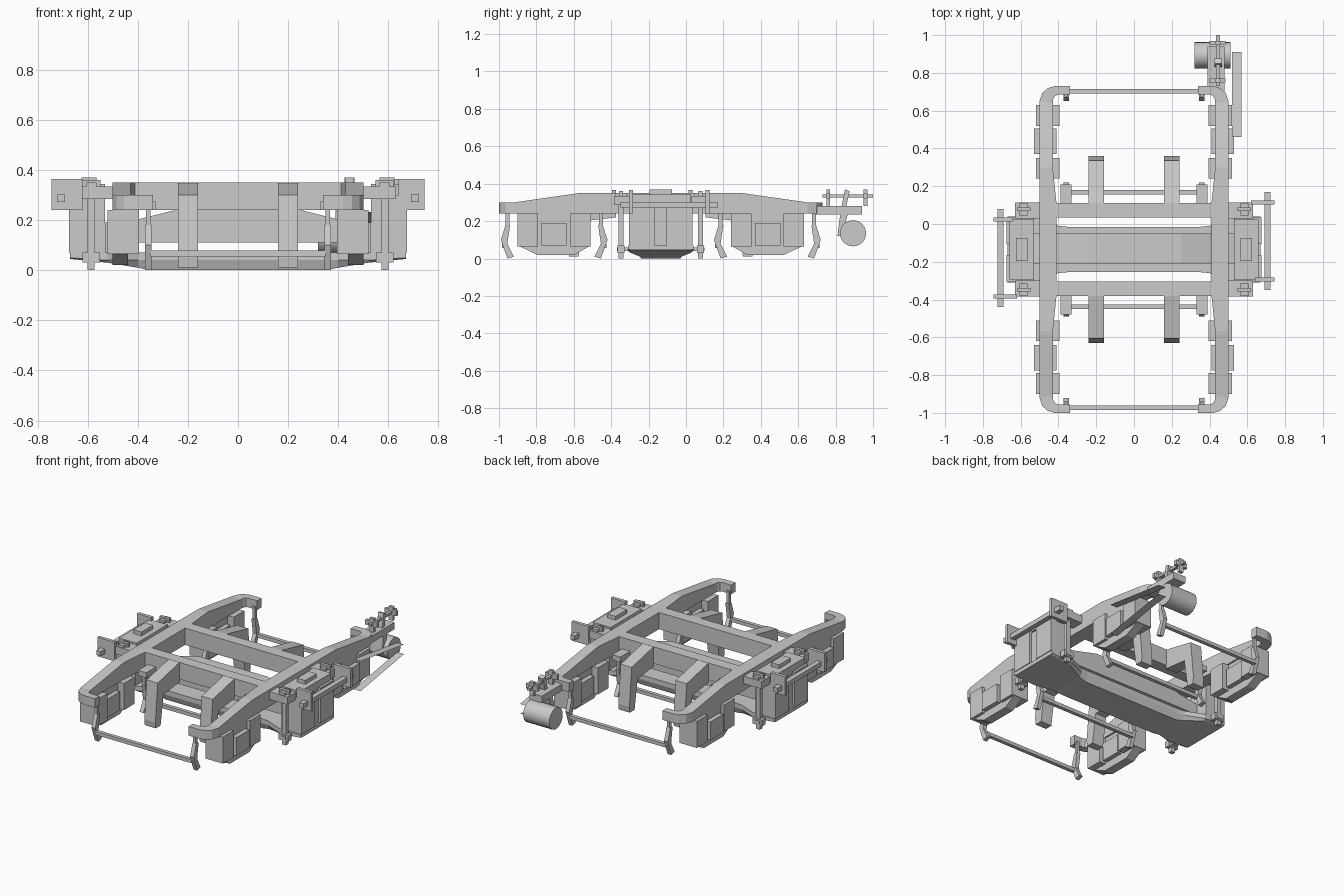
import bpy, bmesh, math
from mathutils import Vector

if "Cube" in bpy.data.objects:
    bpy.data.objects.remove(bpy.data.objects["Cube"])

C = -0.135  # y centre of the truck frame


def mesh_object(name, verts, faces):
    bm = bmesh.new()
    vs = [bm.verts.new(v) for v in verts]
    for f in faces:
        bm.faces.new([vs[i] for i in f])
    bmesh.ops.recalc_face_normals(bm, faces=bm.faces)
    me = bpy.data.meshes.new(name)
    bm.to_mesh(me)
    bm.free()
    ob = bpy.data.objects.new(name, me)
    bpy.context.collection.objects.link(ob)
    return ob


def loft(name, sections):
    n, m = len(sections[0]), len(sections)
    verts = [p for s in sections for p in s]
    faces = [list(range(n)), [(m - 1) * n + i for i in range(n)]]
    for k in range(m - 1):
        for i in range(n):
            j = (i + 1) % n
            faces.append([k * n + i, k * n + j, (k + 1) * n + j, (k + 1) * n + i])
    return mesh_object(name, verts, faces)


def box(name, x, y, z):
    return loft(name, [[(a, y[0], z[0]), (a, y[1], z[0]), (a, y[1], z[1]), (a, y[0], z[1])] for a in x])


def prism_x(name, yz, x0, x1):
    return loft(name, [[(x, y, z) for y, z in yz] for x in (x0, x1)])


def span(s, a, b):
    return (s * a, s * b)


def yspan(s, a, b):
    return (C + s * a, C + s * b)


# Curved side frames: outer x/d, inner x/d, top height, from end to middle
half = [(.34, .865, .34, .82, .30), (.42, .865, .40, .82, .30), (.455, .855, .417, .815, .30),
        (.485, .83, .427, .80, .30), (.50, .785, .43, .775, .30), (.50, .435, .43, .435, .35),
        (.50, .27, .41, .24, .35)]
for sx in (-1, 1):
    path = [(1, h) for h in half] + [(-1, h) for h in reversed(half)]
    secs = [[(sx * xo, C + s * do, .24), (sx * xo, C + s * do, zt),
             (sx * xi, C + s * di, zt), (sx * xi, C + s * di, .24)] for s, (xo, do, xi, di, zt) in path]
    loft("side_frame", secs)

for sy in (-1, 1):
    box("transom", (-.42, .42), yspan(sy, .17, .245), (.24, .35))
    for sx in (-1, 1):
        # L-shaped arms on the transoms
        prof = [(.24, .35), (.47, .30), (.495, .05), (.49, .01), (.44, .01), (.41, .20), (.24, .22)]
        prism_x("transom_arm", [(C + sy * d, z) for d, z in prof], sx * .16, sx * .24)

        # Axle guards and axle boxes
        ax = .57
        plate = [(-.195, .24), (-.195, .07), (-.11, .02), (.09, .02), (.195, .07), (.195, .24)]
        prism_x("axle_guard", [(C + sy * (ax + e), z) for e, z in plate], sx * .44, sx * .50)
        for e in (-.195, .085):
            box("axle_guard_pad", span(sx, .395, .52), yspan(sy, ax + e, ax + e + .11), (.065, .24))
        box("axle_box", span(sx, .41, .53), yspan(sy, ax - .065, ax + .07), (.07, .19))

        # Brake shoes and hangers on both sides of each wheel
        for e in (-1, 1):
            shoe = [(.235, .18), (.25, .08), (.215, .01), (.25, .00), (.275, .07), (.285, .10), (.26, .18)]
            prism_x("brake_shoe", [(C + sy * (ax + e * q), z) for q, z in shoe], sx * .345, sx * .372)
            d = ax + e * .25
            box("brake_hanger", span(sx, .35, .368), yspan(sy, d - .01, d + .01), (.15, .26))
        box("hanger_bracket", span(sx, .33, .39), yspan(sy, .24, .345), (.24, .275))
    for e in (-1, 1):
        d = ax + e * .268
        box("brake_beam", (-.35, .35), yspan(sy, d - .012, d + .012), (.055, .078))

# Bolster carried on the springs
prof = [(-.60, .11), (-.41, .11), (.41, .11), (.60, .11), (.60, .17), (.41, .20), (.25, .24),
        (-.25, .24), (-.41, .20), (-.60, .17)]
loft("bolster", [[(x, y, z) for x, z in prof] for y in (-.21, -.05)])

# Spring plank, flared at its ends and dished underneath
secs = []
for x, w, zb in [(-.67, .175, .045), (-.52, .175, .03), (-.40, .125, .01), (-.35, .12, 0),
                 (.35, .12, 0), (.40, .125, .01), (.52, .175, .03), (.67, .175, .045)]:
    zs = max(zb, .035)
    secs.append([(x, C - w + .015, zb), (x, C - w, zs + .005), (x, C - w, .07),
                 (x, C + w, .07), (x, C + w, zs + .005), (x, C + w - .015, zb)])
loft("spring_plank", secs)

# Spring groups, link hangers and dampers
for sx in (-1, 1):
    for sy in (-1, 1):
        box("spring_block", span(sx, .53, .675), yspan(sy, .03, .17), (.07, .30))
        box("transom_end", span(sx, .49, .63), yspan(sy, .165, .25), (.285, .335))
        d = .213
        box("link_rod", span(sx, .572, .60), yspan(sy, d - .013, d + .013), (.0, .35))
        box("link_top_pin", span(sx, .548, .62), yspan(sy, d - .01, d + .01), (.325, .36))
        box("link_top_cap", span(sx, .565, .605), yspan(sy, d - .032, d + .032), (.335, .35))
        box("link_foot", span(sx, .55, .62), yspan(sy, d - .018, d + .018), (.03, .07))
        box("plank_lug", span(sx, .565, .605), yspan(sy, .16, .235), (.04, .06))
    box("spring_post", span(sx, .54, .66), (C - .035, C + .035), (.07, .28))
    box("spring_cap", span(sx, .53, .66), (C - .16, C + .16), (.29, .345))
    box("spring_stop", span(sx, .565, .625), (C - .06, C + .06), (.34, .37))
    # dampers are rotated copies of each other
    box("damper", span(sx, .69, .722), yspan(sx, -.215, .305), (.272, .302))
    box("damper_bracket", span(sx, .62, .745), yspan(sx, .238, .26), (.24, .365))
    box("damper_bracket", span(sx, .64, .745), yspan(sx, -.17, -.148), (.24, .365))

# Generator with its bracket
box("generator_bracket", (.39, .48), (.69, .94), (.235, .28))
prism_x("generator_strut", [(.81, .12), (.835, .12), (.865, .24), (.825, .24)], .39, .48)
bpy.ops.mesh.primitive_cylinder_add(vertices=24, radius=.07, depth=.19, location=(.415, .893, .135),
                                    rotation=(0, math.pi / 2, 0))
bpy.context.object.name = "generator"
bpy.ops.object.shade_smooth_by_angle(angle=math.radians(40))

# Belt tensioner above the bracket
prism_x("tensioner_post", [(.83, .27), (.855, .27), (.875, .36), (.85, .37)], .425, .465)
box("tensioner_rod", (.435, .455), (.73, 1.0), (.325, .342))
for y in (.76, .96):
    box("tensioner_cross", (.40, .485), (y - .01, y + .01), (.318, .35))
    box("tensioner_upright", (.43, .46), (y - .01, y + .01), (.28, .37))

# Thin drive belt strands
for a, b in ((.232, .17), (.035, .107)):
    mesh_object("drive_belt", [(.52, .46, a), (.57, .46, a), (.57, .91, b), (.52, .91, b)], [(0, 1, 2, 3)])
